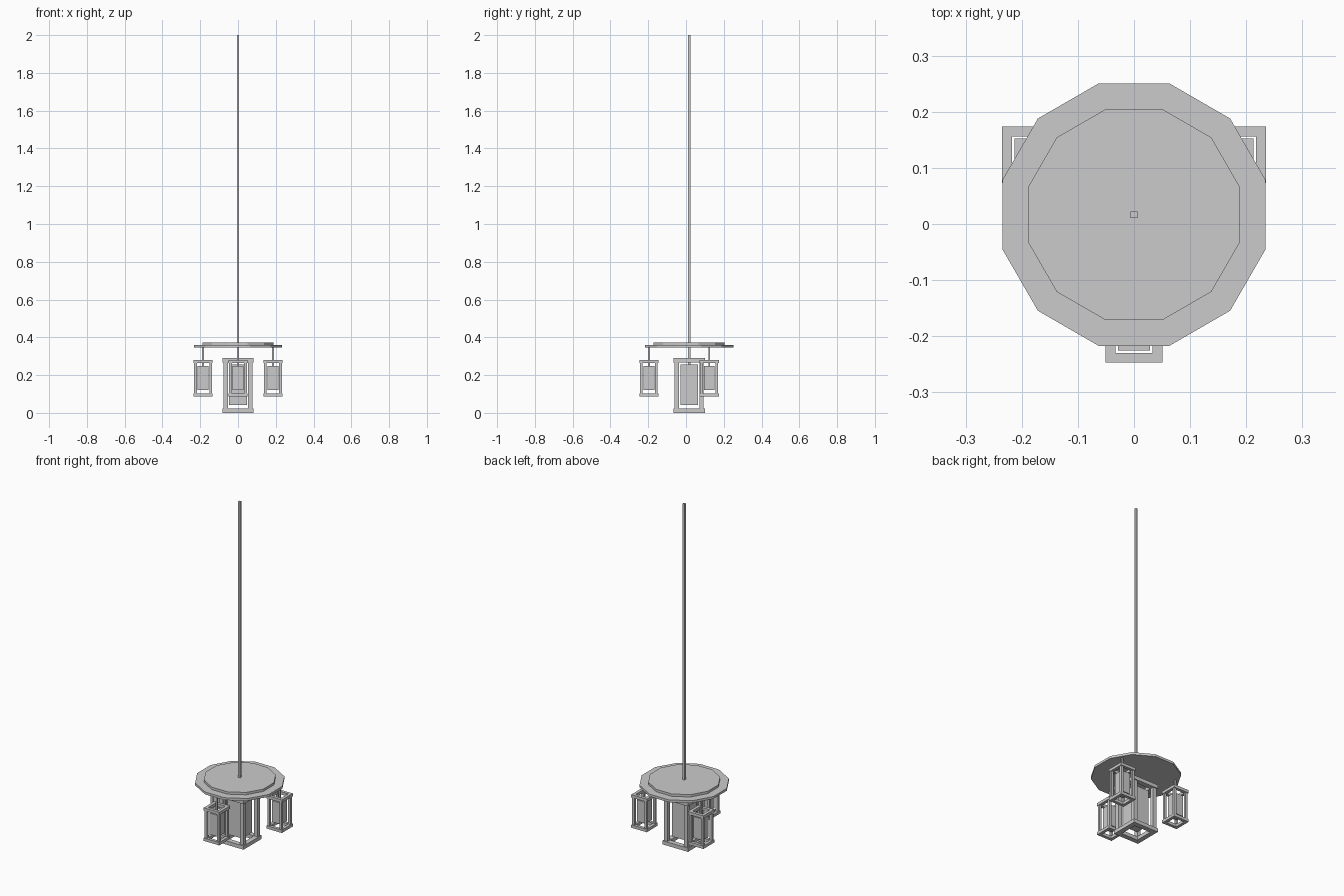
import bpy, bmesh, math
from mathutils import Matrix, Vector

if "Cube" in bpy.data.objects:
    bpy.data.objects.remove(bpy.data.objects["Cube"])

CY = 0.0167  # fixture axis in y


def finish(bm, name):
    bmesh.ops.recalc_face_normals(bm, faces=bm.faces)
    mesh = bpy.data.meshes.new(name)
    bm.to_mesh(mesh)
    bm.free()
    obj = bpy.data.objects.new(name, mesh)
    bpy.context.collection.objects.link(obj)
    return obj


def add_box(bm, x, y, half, z0, z1):
    mat = Matrix.Translation((x, y, (z0 + z1) / 2)) @ Matrix.Diagonal((2 * half, 2 * half, z1 - z0, 1))
    bmesh.ops.create_cube(bm, size=1, matrix=mat)


def box(name, x, y, half, z0, z1):
    bm = bmesh.new()
    add_box(bm, x, y, half, z0, z1)
    return finish(bm, name)


def disc(name, apothem, z0, z1):
    bm = bmesh.new()
    r = apothem / math.cos(math.pi / 12)
    mat = Matrix.Translation((0, CY, (z0 + z1) / 2)) @ Matrix.Rotation(math.pi / 12, 4, 'Z')
    bmesh.ops.create_cone(bm, cap_ends=True, segments=12, radius1=r, radius2=r, depth=z1 - z0, matrix=mat)
    return finish(bm, name)


def square_ring(name, x, y, outer, inner, z0, z1):
    bm = bmesh.new()
    corners = [(-1, -1), (1, -1), (1, 1), (-1, 1)]
    loops = [[bm.verts.new((x + h * a, y + h * b, z)) for a, b in corners]
             for h, z in ((outer, z0), (outer, z1), (inner, z1), (inner, z0))]
    for i in range(4):
        for j in range(4):
            p, q, k = loops[i], loops[(i + 1) % 4], (j + 1) % 4
            bm.faces.new((p[j], p[k], q[k], q[j]))
    return finish(bm, name)


def lantern(name, x, y, s, z0, z1, rim, core0, core1, rod, rod_top):
    # open square frames at top and bottom
    square_ring(name + "_bottom_frame", x, y, 0.083 * s, 0.054 * s, z0, z0 + rim)
    square_ring(name + "_top_frame", x, y, 0.083 * s, 0.054 * s, z1 - rim, z1)
    # four corner posts
    bm = bmesh.new()
    for a in (-1, 1):
        for b in (-1, 1):
            add_box(bm, x + a * 0.0655 * s, y + b * 0.0655 * s, 0.0115 * s, z0 + rim, z1 - rim)
    finish(bm, name + "_posts")
    # lamp block and the rod it hangs from
    box(name + "_lamp", x, y, 0.047 * s, core0, core1)
    box(name + "_rod", x, y, rod, core1, rod_top)


# Ceiling plate
disc("lower_plate", 0.234, 0.345, 0.359)
disc("upper_plate", 0.188, 0.359, 0.373)

# Large central lantern with the long hanging rod
lantern("centre_lantern", 0, CY, 1.0, 0.0, 0.29, 0.022, 0.043, 0.257, 0.006, 2.0)

# Three small lanterns around it
for i, label in enumerate(("front", "right", "left")):
    ang = math.radians(-90 + 120 * i)
    lantern(label + "_lantern", 0.2133 * math.cos(ang), CY + 0.2133 * math.sin(ang),
            0.61, 0.086, 0.281, 0.017, 0.122, 0.248, 0.005, 0.345)
